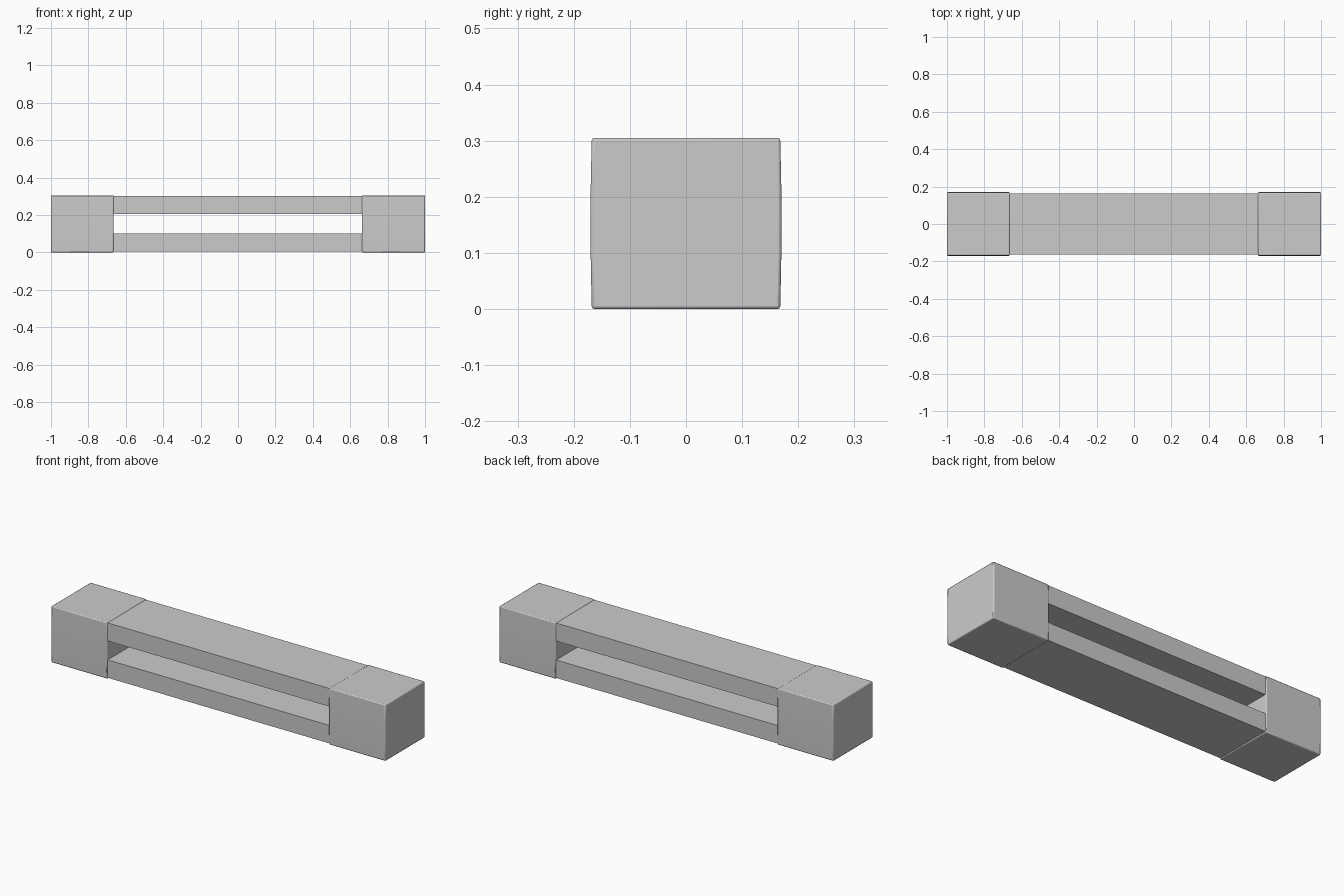
import bpy, bmesh

if "Cube" in bpy.data.objects:
    bpy.data.objects.remove(bpy.data.objects["Cube"])


def prism(name, profile, x0, x1, bevel):
    """Extrude a (y, z) cross-section along x and soften its sharp edges."""
    bm = bmesh.new()
    face = bm.faces.new([bm.verts.new((x0, y, z)) for y, z in profile])
    ext = bmesh.ops.extrude_face_region(bm, geom=[face])
    verts = [g for g in ext["geom"] if isinstance(g, bmesh.types.BMVert)]
    bmesh.ops.translate(bm, verts=verts, vec=(x1 - x0, 0, 0))
    bmesh.ops.recalc_face_normals(bm, faces=bm.faces)
    mesh = bpy.data.meshes.new(name)
    bm.to_mesh(mesh)
    bm.free()
    obj = bpy.data.objects.new(name, mesh)
    bpy.context.collection.objects.link(obj)
    if bevel:
        mod = obj.modifiers.new("Bevel", "BEVEL")
        mod.width = bevel
        mod.segments = 2
        mod.limit_method = "ANGLE"
        mod.angle_limit = 0.6
    bpy.ops.object.select_all(action="DESELECT")
    obj.select_set(True)
    bpy.context.view_layer.objects.active = obj
    bpy.ops.object.shade_smooth_by_angle()
    return obj


# End blocks: square section with very slightly bowed sides
half = [(0.168, 0.0), (0.17, 0.10), (0.17, 0.21), (0.168, 0.305)]
block = half + [(-y, z) for y, z in reversed(half)]
for side, x0, x1 in (("left", -1.0, -0.665), ("right", 0.662, 1.0)):
    prism(side + "_end_block", block, x0, x1, 0.005)


# Two long rails, inset a little from the block faces
def rect(w, z0, z1):
    return [(w, z0), (w, z1), (-w, z1), (-w, z0)]


prism("lower_rail", rect(0.164, 0.005, 0.102), -0.67, 0.67, 0)
prism("upper_rail", rect(0.164, 0.204, 0.302), -0.67, 0.67, 0)
